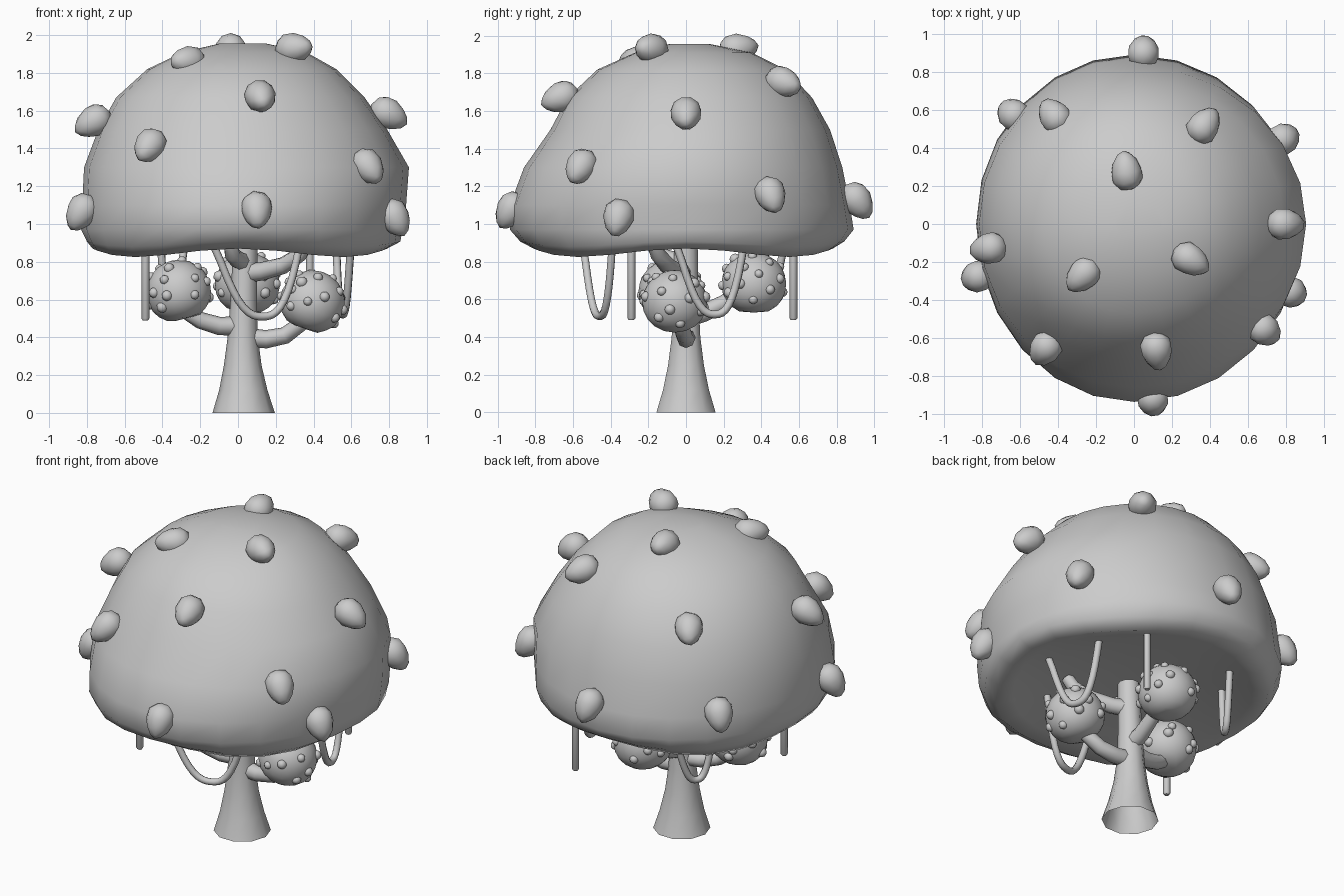
import bpy, bmesh, math, random
from mathutils import Vector, Matrix

if "Cube" in bpy.data.objects:
    bpy.data.objects.remove(bpy.data.objects["Cube"], do_unlink=True)
random.seed(4)

grey = bpy.data.materials.new("plain grey")
grey.use_nodes = True
grey.diffuse_color = (0.6, 0.6, 0.6, 1)
grey.node_tree.nodes["Principled BSDF"].inputs["Base Color"].default_value = (0.6, 0.6, 0.6, 1)


def finish(name, bm, angle=60):
    """Turn a bmesh into a smooth shaded object."""
    bmesh.ops.recalc_face_normals(bm, faces=bm.faces)
    mesh = bpy.data.meshes.new(name)
    bm.to_mesh(mesh)
    bm.free()
    obj = bpy.data.objects.new(name, mesh)
    bpy.context.collection.objects.link(obj)
    mesh.materials.append(grey)
    bpy.ops.object.select_all(action='DESELECT')
    obj.select_set(True)
    bpy.context.view_layer.objects.active = obj
    bpy.ops.object.shade_smooth_by_angle(angle=math.radians(angle))


def loft(bm, rings):
    for low, high in zip(rings, rings[1:]):
        n = len(low)
        for i in range(n):
            j = (i + 1) % n
            bm.faces.new((low[i], low[j], high[j], high[i]))


def tube(name, points, radii):
    """Round tube along a path, one radius per point."""
    curve = bpy.data.curves.new(name, 'CURVE')
    curve.dimensions = '3D'
    curve.bevel_depth = 1
    curve.bevel_resolution = 2
    curve.use_fill_caps = True
    spline = curve.splines.new('POLY')
    spline.points.add(len(points) - 1)
    for p, co, r in zip(spline.points, points, radii):
        p.co = (*co, 1)
        p.radius = r
    spline.use_smooth = True
    curve.materials.append(grey)
    obj = bpy.data.objects.new(name, curve)
    bpy.context.collection.objects.link(obj)


# Canopy: rings given as height, then reach to -x, +x, -y, +y, then rim wave
canopy_rings = [
    (0.92, .20, .20, .20, .20, 0),
    (0.89, .50, .52, .52, .52, 0),
    (0.85, .68, .70, .70, .70, .6),
    (0.825, .77, .79, .81, .78, 1),
    (0.88, .80, .86, .88, .84, .6),
    (0.97, .83, .87, .935, .89, 0),
    (1.10, .825, .89, .935, .87, 0),
    (1.30, .815, .905, .86, .83, 0),
    (1.50, .74, .79, .72, .765, 0),
    (1.67, .645, .67, .63, .67, 0),
    (1.82, .48, .52, .47, .53, 0),
    (1.91, .29, .36, .27, .35, 0),
    (1.955, .10, .15, .09, .13, 0),
]
SIDES = 24
bm = bmesh.new()
rings = []
for z, left, right, front, back, wave in canopy_rings:
    ring = []
    for i in range(SIDES):
        a = math.tau * i / SIDES
        c, s = math.cos(a), math.sin(a)
        lift = wave * 0.045 * math.cos(2 * a) ** 2
        ring.append(bm.verts.new((c * (right if c > 0 else left),
                                  s * (back if s > 0 else front), z + lift)))
    rings.append(ring)
loft(bm, rings)
bm.faces.new(rings[0])
bm.faces.new(rings[-1])
finish("canopy", bm, 80)

# Egg shaped knobs, tips leaning down the slope
knobs = [
    (-.27, -.27, 1.86), (.12, -.67, 1.67), (-.47, -.66, 1.41), (.69, -.56, 1.30),
    (.10, -.93, 1.07), (-.83, -.28, 1.06), (.83, -.36, 1.03), (-.77, -.13, 1.54),
    (.80, 0, 1.58), (.30, -.19, 1.93), (-.04, .28, 1.93), (.37, .52, 1.75),
    (.79, .45, 1.15), (.05, .91, 1.12), (-.64, .58, 1.12), (-.42, .57, 1.60),
]
for co in knobs:
    bm = bmesh.new()
    bmesh.ops.create_icosphere(bm, subdivisions=2, radius=1)
    for v in bm.verts:
        taper = 1 - 0.25 * v.co.z
        v.co = Vector((v.co.x * taper * .082, v.co.y * taper * .082, v.co.z * .108))
    normal = Vector((co[0], co[1], (co[2] - 1.0) * 0.85)).normalized()
    side = normal.cross(Vector((0, 0, 1))).normalized()
    down = normal.cross(side)
    if down.z > 0:
        down.negate()
    axis = down * 0.8 + normal * 0.45
    turn = axis.to_track_quat('Z', 'Y').to_matrix().to_4x4()
    bm.transform(Matrix.Translation(co) @ turn)
    finish("canopy_knob", bm)

# Flared trunk, open at the foot
bm = bmesh.new()
rings = []
for z, r, x in [(0, .165, .03), (.12, .128, .028), (.25, .1, .025), (.4, .08, .025),
                (.6, .07, .03), (.9, .065, .04)]:
    rings.append([bm.verts.new((x + r * math.cos(math.tau * i / 10),
                                r * math.sin(math.tau * i / 10), z)) for i in range(10)])
loft(bm, rings)
bm.faces.new(rings[-1])
finish("trunk", bm)

# Branches
branches = {
    "left_branch": [(.03, 0, .40), (.15, 0, .39), (.25, -.01, .41), (.33, -.03, .47), (.38, -.05, .55)],
    "right_branch": [(.02, 0, .46), (-.10, -.02, .46), (-.20, -.04, .49), (-.28, -.06, .54), (-.31, -.07, .62)],
    "back_branch": [(.03, 0, .50), (.03, .10, .53), (.04, .20, .58), (.05, .30, .65)],
    "upper_branch": [(.04, 0, .74), (.13, -.05, .75), (.24, -.10, .78), (.33, -.15, .84), (.36, -.17, .90)],
    "front_stub": [(.03, 0, .80), (0, -.08, .81), (-.03, -.15, .84), (-.04, -.18, .90)],
}
for name, path in branches.items():
    tube(name, path, [.052 - .014 * i / (len(path) - 1) for i in range(len(path))])

# Hanging fruit with low warts, mostly on the upper half
for name, centre, tilt in [("left_fruit", (.395, -.06, .59), .35),
                           ("right_fruit", (-.315, -.08, .645), -.25),
                           ("back_fruit", (.05, .36, .685), .1)]:
    bm = bmesh.new()
    bmesh.ops.create_icosphere(bm, subdivisions=3, radius=.172)
    for v in bm.verts:
        # broad shoulders below the middle, flatter underside
        v.co.z = max(v.co.z * .96, -.15)
        if v.co.z < 0:
            v.co.xy *= 1 - v.co.z * .35
    for k in range(22):
        h = 0.97 - 1.45 * (k + .5) / 22
        a = k * 2.4 + random.uniform(-.3, .3)
        w = math.sqrt(1 - h * h)
        spot = Vector((w * math.cos(a), w * math.sin(a), h * .96)) * .166
        bmesh.ops.create_icosphere(bm, subdivisions=2, radius=random.uniform(.023, .031),
                                   matrix=Matrix.Translation(spot))
    bm.transform(Matrix.Translation(centre) @ Matrix.Rotation(tilt, 4, 'Y'))
    finish(name, bm)

# Looping and straight vines
loops = [((-.14, -.55), (.33, -.39), .51), ((.60, -.06), (.52, .31), .52),
         ((-.28, .53), (-.41, .30), .56)]
for a, b, bottom in loops:
    path = []
    for i in range(19):
        t = i / 18
        z = bottom + (.91 - bottom) * abs(2 * t - 1) ** 2.6
        path.append((*Vector(a).lerp(Vector(b), t ** .8), z))
    tube("vine_loop", path, [.021] * len(path))
for x, y in [(-.49, -.29), (.38, .57)]:
    tube("straight_vine", [(x, y, .49), (x, y, .5), (x, y, .91)], [.014, .021, .021])
